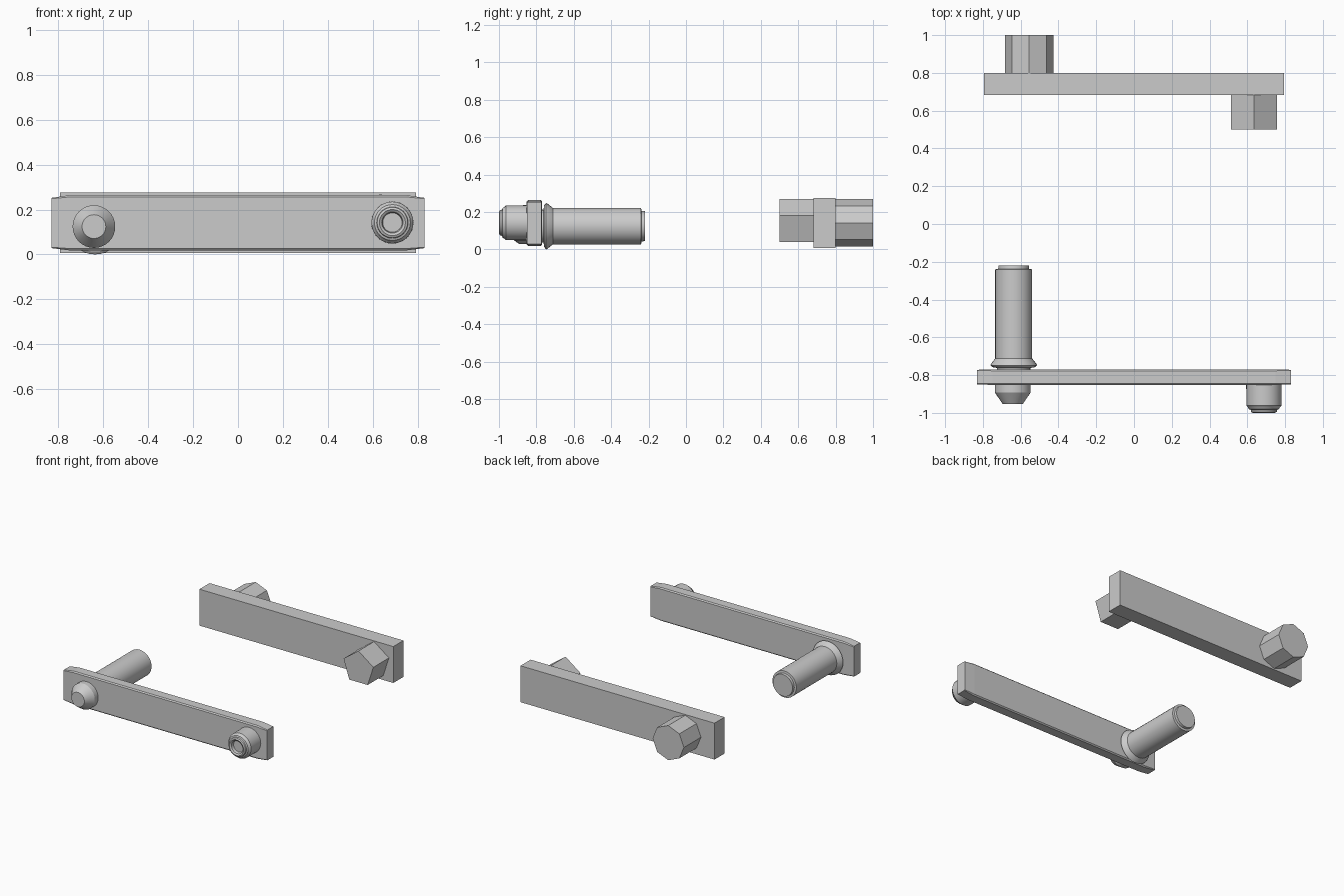
import bpy, bmesh
from math import sin, cos, pi

if "Cube" in bpy.data.objects:
    bpy.data.objects.remove(bpy.data.objects["Cube"])


def make_object(name, bm, smooth=False):
    bmesh.ops.recalc_face_normals(bm, faces=bm.faces)
    mesh = bpy.data.meshes.new(name)
    bm.to_mesh(mesh)
    bm.free()
    obj = bpy.data.objects.new(name, mesh)
    bpy.context.collection.objects.link(obj)
    if smooth:
        bpy.ops.object.select_all(action='DESELECT')
        obj.select_set(True)
        bpy.context.view_layer.objects.active = obj
        bpy.ops.object.shade_smooth_by_angle(angle=0.5)
    return obj


def turned(name, x, z, profile, sides, phase=0.0, smooth=False):
    """Turn a (y, radius) profile around the y axis and cap both ends."""
    bm = bmesh.new()
    rings = []
    for y, r in profile:
        angles = [phase + 2 * pi * i / sides for i in range(sides)]
        rings.append([bm.verts.new((x + r * cos(a), y, z + r * sin(a))) for a in angles])
    for a, b in zip(rings, rings[1:]):
        for i in range(sides):
            j = (i + 1) % sides
            bm.faces.new((a[i], a[j], b[j], b[i]))
    bm.faces.new(rings[0])
    bm.faces.new(rings[-1])
    return make_object(name, bm, smooth)


def bar(name, sections):
    """Loft chamfered rectangles: (x, y0, y1, z0, z1, chamfer)."""
    bm = bmesh.new()
    rings = []
    for x, y0, y1, z0, z1, c in sections:
        if c:
            pts = [(y0 + c, z0), (y1 - c, z0), (y1, z0 + c), (y1, z1 - c),
                   (y1 - c, z1), (y0 + c, z1), (y0, z1 - c), (y0, z0 + c)]
        else:
            pts = [(y0, z0), (y1, z0), (y1, z1), (y0, z1)]
        rings.append([bm.verts.new((x, y, z)) for y, z in pts])
    n = len(rings[0])
    for a, b in zip(rings, rings[1:]):
        for i in range(n):
            j = (i + 1) % n
            bm.faces.new((a[i], a[j], b[j], b[i]))
    bm.faces.new(rings[0])
    bm.faces.new(rings[-1])
    return make_object(name, bm)


# Simple rear crank: plain bar with an octagonal and a pentagonal peg
bar("simple_arm", [(s * 0.793, 0.682, 0.80, 0.006, 0.275, 0) for s in (-1, 1)])
turned("octagon_peg", -0.555, 0.142, [(0.80, 0.128), (1.0, 0.128)], 8)
turned("pentagon_peg", 0.635, 0.142, [(0.50, 0.128), (0.682, 0.128)], 5, pi / 2)

# Detailed front crank: chamfered arm narrowing at both ends
end = (-0.849, -0.772, 0.028, 0.252, 0.004)
mid = (-0.852, -0.769, 0.018, 0.264, 0.008)
bar("detailed_arm", [(-0.832, *end), (-0.75, *mid), (0.75, *mid), (0.832, *end)])

# Handle with flared collar and stepped tip
turned("handle", -0.637, 0.124,
       [(-0.78, 0.088), (-0.762, 0.088), (-0.758, 0.112), (-0.748, 0.124),
        (-0.740, 0.120), (-0.712, 0.098), (-0.240, 0.098), (-0.238, 0.082),
        (-0.220, 0.080)], 32, smooth=True)

# Tapered cap on the outside of the handle
turned("handle_cap", -0.642, 0.124,
       [(-0.953, 0.053), (-0.892, 0.095), (-0.84, 0.095)], 32, smooth=True)

# Axle boss with stepped rim and recessed socket
turned("axle_boss", 0.688, 0.142,
       [(-0.972, 0.043), (-0.992, 0.047), (-1.0, 0.058), (-0.995, 0.068),
        (-0.984, 0.070), (-0.980, 0.080), (-0.970, 0.085), (-0.962, 0.093),
        (-0.84, 0.094)], 32, smooth=True)
